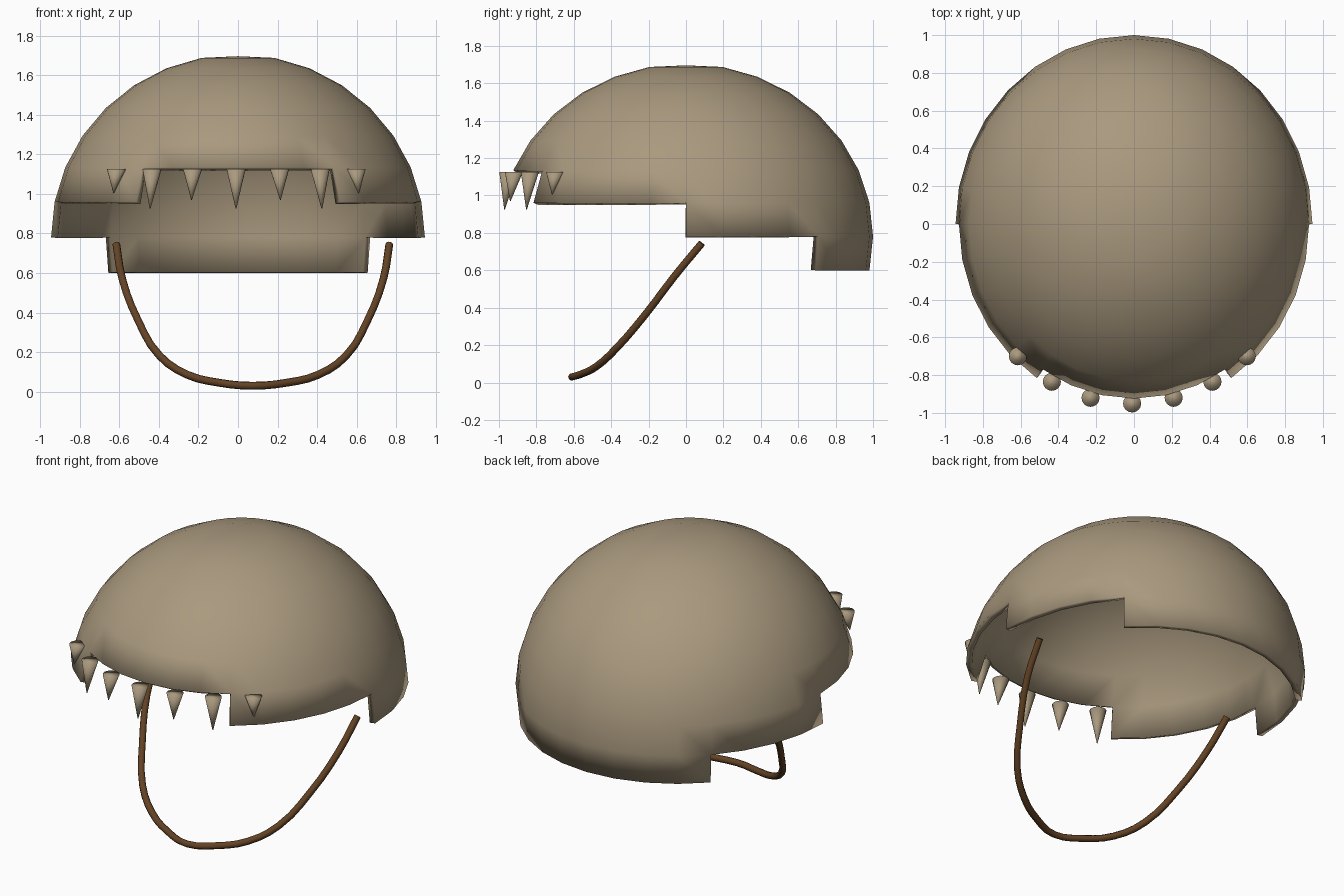
import bpy, bmesh, math
from mathutils import Vector

cube = bpy.data.objects.get("Cube")
if cube:
    bpy.data.objects.remove(cube)


def material(name, rgb):
    m = bpy.data.materials.new(name)
    m.use_nodes = True
    m.diffuse_color = (*rgb, 1)
    bsdf = m.node_tree.nodes["Principled BSDF"]
    bsdf.inputs["Base Color"].default_value = (*rgb, 1)
    bsdf.inputs["Roughness"].default_value = 0.8
    return m


def mesh_object(name, bm, mat):
    for f in bm.faces:
        f.smooth = True
    me = bpy.data.meshes.new(name)
    bm.to_mesh(me)
    bm.free()
    ob = bpy.data.objects.new(name, me)
    me.materials.append(mat)
    bpy.context.collection.objects.link(ob)
    return ob


bone = material("bone", (0.40, 0.32, 0.21))
leather = material("brown leather", (0.125, 0.055, 0.018))

# Helmet shell: sphere cut along its rings into a stepped rim
STEP = math.pi / 16


def rim_rings(azimuth):
    """Lowest ring (counted from the equator) kept at an angle from the front."""
    segment = azimuth / STEP
    if segment < 3:
        return 2
    if segment < 8:
        return 1
    return 0 if segment < 12 else -1


bm = bmesh.new()
bmesh.ops.create_uvsphere(bm, u_segments=32, v_segments=16, radius=1)
cut = []
for f in bm.faces:
    c = f.calc_center_median()
    azimuth = abs(math.atan2(c.x, -c.y))
    latitude = math.atan2(c.z, math.hypot(c.x, c.y))
    if latitude < rim_rings(azimuth) * STEP:
        cut.append(f)
bmesh.ops.delete(bm, geom=cut, context='FACES')
for v in bm.verts:
    if v.co.z > 0.999:
        v.co.z = 0.99
    v.co = Vector((v.co.x * 0.945, v.co.y, v.co.z * 0.925 + 0.78))
helmet = mesh_object("helmet_shell", bm, bone)
solid = helmet.modifiers.new("thickness", 'SOLIDIFY')
solid.thickness = 0.035
solid.offset = -1

# Teeth along the brow: centre x, y and length
teeth = [(-0.615, -0.70, 0.12), (-0.435, -0.835, 0.20), (-0.23, -0.92, 0.155),
         (-0.01, -0.95, 0.20), (0.21, -0.92, 0.155), (0.415, -0.835, 0.20),
         (0.597, -0.70, 0.12)]
for i, (x, y, length) in enumerate(teeth):
    bm = bmesh.new()
    bmesh.ops.create_cone(bm, cap_ends=True, segments=16, radius1=0.002,
                          radius2=0.048, depth=length)
    lean = Vector((x, y, 0)).normalized() * 0.02
    for v in bm.verts:
        if v.co.z < 0:
            v.co += lean
        v.co += Vector((x, y, 1.125 - length / 2))
    mesh_object(f"tooth_{i + 1}", bm, bone)

# Chin strap: tube hanging in a slanted loop
half = [(0.69, 0.085, 0.745), (0.66, -0.06, 0.57), (0.58, -0.22, 0.36),
        (0.47, -0.375, 0.18), (0.33, -0.48, 0.085), (0.17, -0.56, 0.045)]
path = [(-x, y, z) for x, y, z in half] + [(0, -0.61, 0.03)] + half[::-1]
cu = bpy.data.curves.new("chin_strap", 'CURVE')
cu.dimensions = '3D'
cu.bevel_depth = 0.02
cu.bevel_resolution = 2
cu.use_fill_caps = True
cu.resolution_u = 3
spline = cu.splines.new('BEZIER')
spline.bezier_points.add(len(path) - 1)
for p, (x, y, z) in zip(spline.bezier_points, path):
    p.co = (x + 0.075, y, z)
    p.handle_left_type = p.handle_right_type = 'AUTO'
spline.use_smooth = True
cu.materials.append(leather)
strap = bpy.data.objects.new("chin_strap", cu)
bpy.context.collection.objects.link(strap)
